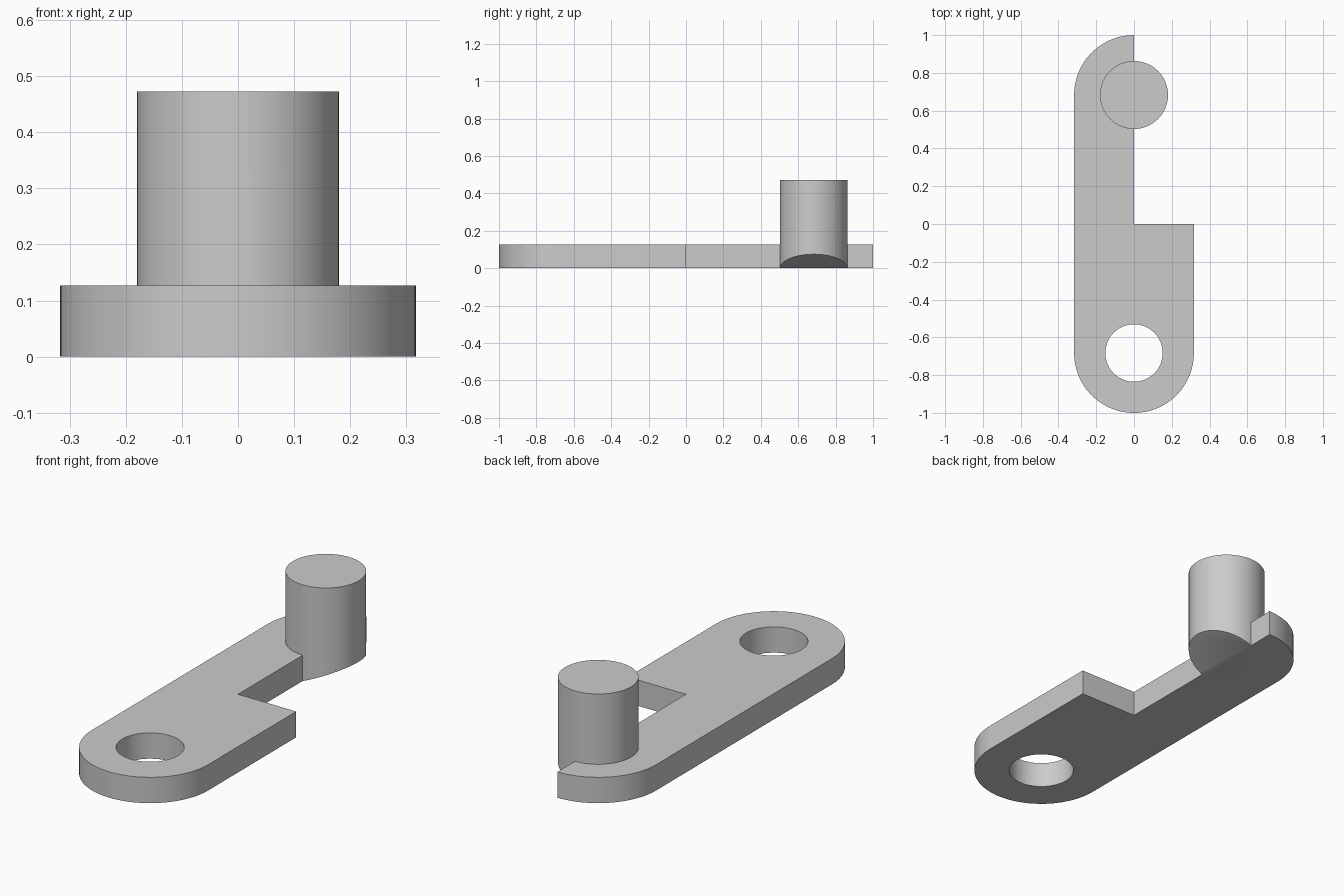
import bpy, bmesh, math

if "Cube" in bpy.data.objects:
    bpy.data.objects.remove(bpy.data.objects["Cube"])

PLATE_R, PLATE_H = 0.317, 0.127
HOLE_R, PIN_R, PIN_H = 0.152, 0.18, 0.473
CENTRE_Y = 0.683          # distance of hole and pin axes from the middle
PIN_SLOPE = 0.075 / PIN_R  # slanted underside of the overhanging pin half

grey = bpy.data.materials.new("grey metal")
grey.diffuse_color = (0.6, 0.6, 0.6, 1)
grey.use_nodes = True
grey.node_tree.nodes["Principled BSDF"].inputs["Base Color"].default_value = grey.diffuse_color


def arc(cy, r, start, end, steps):
    """Points on an arc around (0, cy), angles in degrees."""
    angles = [math.radians(start + (end - start) * i / steps) for i in range(steps + 1)]
    return [(r * math.cos(a), cy + r * math.sin(a)) for a in angles]


def add_loop(bm, points):
    verts = [bm.verts.new((x, y, 0)) for x, y in points]
    return [bm.edges.new((v, verts[(i + 1) % len(verts)])) for i, v in enumerate(verts)]


def finish(bm, name):
    bmesh.ops.recalc_face_normals(bm, faces=bm.faces)
    mesh = bpy.data.meshes.new(name)
    bm.to_mesh(mesh)
    bm.free()
    mesh.materials.append(grey)
    obj = bpy.data.objects.new(name, mesh)
    bpy.context.collection.objects.link(obj)
    bpy.ops.object.select_all(action='DESELECT')
    obj.select_set(True)
    bpy.context.view_layer.objects.active = obj
    bpy.ops.object.shade_smooth_by_angle(angle=math.radians(30))
    return obj


# Plate: rounded bar with a stepped half-width end and a round hole
bm = bmesh.new()
outline = arc(-CENTRE_Y, PLATE_R, 180, 360, 48)
outline += [(PLATE_R, 0), (0, 0)]
outline += arc(CENTRE_Y, PLATE_R, 90, 180, 24)
edges = add_loop(bm, outline)
edges += add_loop(bm, arc(-CENTRE_Y, HOLE_R, 0, 360, 64)[:-1])
bmesh.ops.triangle_fill(bm, use_beauty=True, use_dissolve=False, edges=edges)
top = bmesh.ops.extrude_face_region(bm, geom=bm.faces[:])
bmesh.ops.translate(bm, vec=(0, 0, PLATE_H),
                    verts=[g for g in top["geom"] if isinstance(g, bmesh.types.BMVert)])
bmesh.ops.dissolve_limit(bm, angle_limit=0.001, verts=bm.verts, edges=bm.edges)
finish(bm, "plate")

# Pin: upright cylinder whose overhanging half has a slanted underside
bm = bmesh.new()
ring = [bm.verts.new((x, y, 0)) for x, y in arc(CENTRE_Y, PIN_R, -90, 270, 64)[:-1]]
lid = [bm.verts.new((v.co.x, v.co.y, PIN_H)) for v in ring]
bm.faces.new(lid)
for i in range(64):
    j = (i + 1) % 64
    bm.faces.new((ring[i], ring[j], lid[j], lid[i]))
bm.faces.new(ring[:33])             # slanted half
bm.faces.new(ring[32:] + ring[:1])  # flat half
for v in ring:
    v.co.z = max(0, PIN_SLOPE * v.co.x)
finish(bm, "pin")
